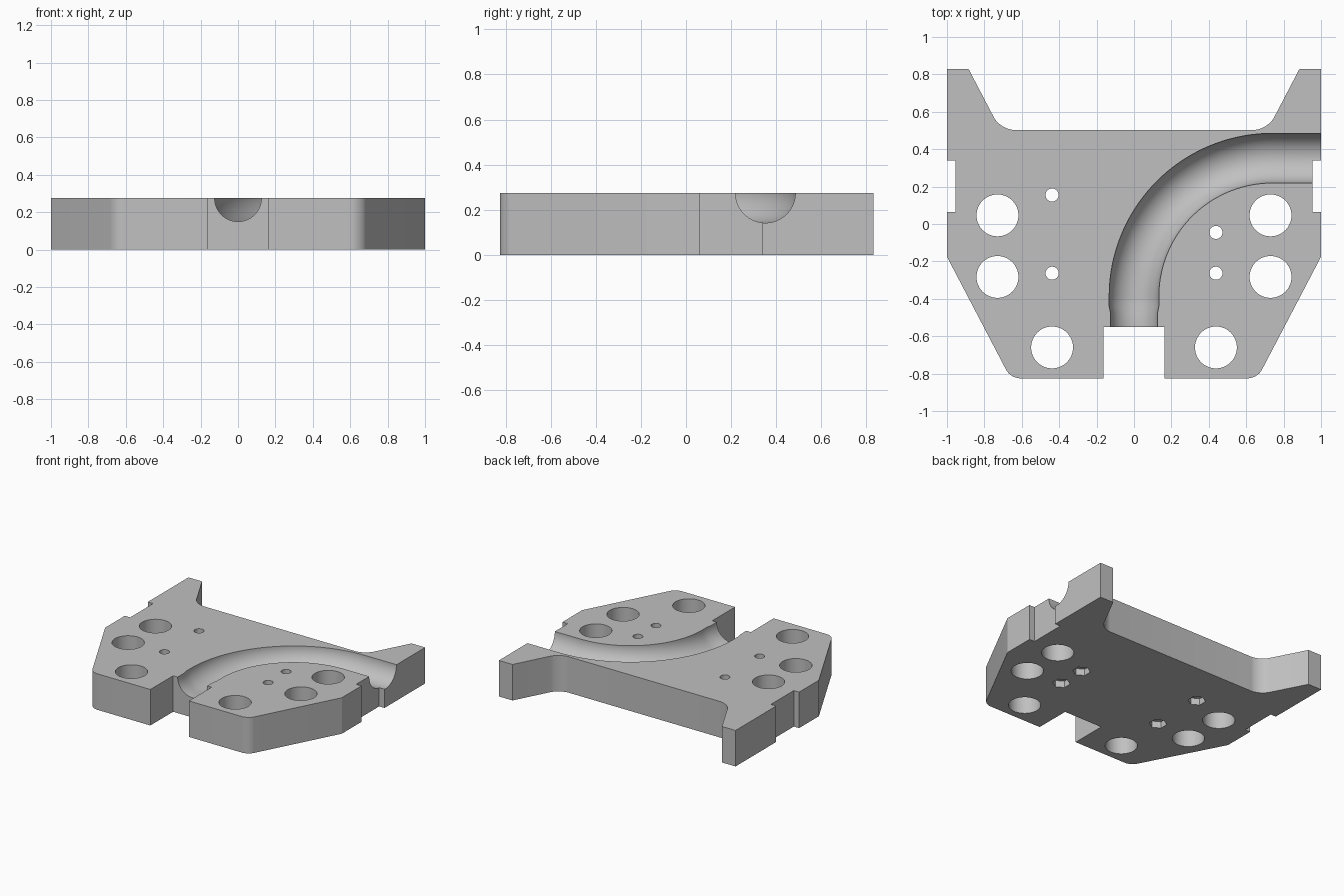
import bpy, bmesh, math
from mathutils import Vector, Matrix

if "Cube" in bpy.data.objects:
    bpy.data.objects.remove(bpy.data.objects["Cube"], do_unlink=True)

HEIGHT = 0.275
grey = bpy.data.materials.new("plain_grey")
grey.use_nodes = True
colour = (0.53, 0.53, 0.53, 1)
grey.diffuse_color = colour
grey.node_tree.nodes["Principled BSDF"].inputs["Base Color"].default_value = colour


def make_object(name, bm):
    bmesh.ops.recalc_face_normals(bm, faces=bm.faces)
    mesh = bpy.data.meshes.new(name)
    bm.to_mesh(mesh)
    bm.free()
    mesh.materials.append(grey)
    obj = bpy.data.objects.new(name, mesh)
    bpy.context.collection.objects.link(obj)
    return obj


def cylinder(name, x, y, radius, bottom, top, sides=48):
    bm = bmesh.new()
    bmesh.ops.create_cone(bm, cap_ends=True, segments=sides, radius1=radius,
                          radius2=radius, depth=top - bottom,
                          matrix=Matrix.Translation((x, y, (bottom + top) / 2)))
    return make_object(name, bm)


# Plate outline: left half mirrored, with the side and front notches
half = [(-0.163, -0.55), (-0.163, -0.825), (-0.66, -0.825), (-1, -0.175),
        (-1, 0.063), (-0.955, 0.063), (-0.955, 0.34), (-1, 0.34),
        (-1, 0.83), (-0.885, 0.83), (-0.714, 0.503)]
outline = half + [(-x, y) for x, y in reversed(half)]
bm = bmesh.new()
base = bm.faces.new([bm.verts.new((x, y, 0)) for x, y in outline])
extruded = bmesh.ops.extrude_face_region(bm, geom=[base])
for v in extruded["geom"]:
    if isinstance(v, bmesh.types.BMVert):
        v.co.z = HEIGHT


# Rounded vertical corners
def round_corner(x, y, size):
    edges = [e for e in bm.edges
             if all((v.co.xy - Vector((x, y))).length < 0.001 for v in e.verts)]
    bmesh.ops.bevel(bm, geom=edges, offset=size, segments=10, profile=0.5,
                    affect='EDGES')


for side in (-1, 1):
    round_corner(side * 0.66, -0.825, 0.05)
    round_corner(side * 0.714, 0.503, 0.075)
plate = make_object("grooved_plate", bm)

# Curved groove: a tube swept along a quarter bend, narrower at the front
BEND = 0.74
CENTRE = Vector((BEND, -0.388))
WIDE, NARROW = 0.133, 0.125
rings = [(Vector((0, -0.7)), 0, NARROW), (Vector((0, -0.48)), 0, NARROW),
         (Vector((0, -0.44)), 0, WIDE)]
for i in range(41):
    a = math.pi / 2 * i / 40
    rings.append((CENTRE + BEND * Vector((-math.cos(a), math.sin(a))), a, WIDE))
rings.append((Vector((1.1, CENTRE.y + BEND)), math.pi / 2, WIDE))

bm = bmesh.new()
SIDES = 48
loops = []
for centre, a, r in rings:
    out = Vector((-math.cos(a), math.sin(a)))
    loop = []
    for k in range(SIDES):
        t = math.tau * (k + 0.5) / SIDES
        p = centre + out * r * math.cos(t)
        loop.append(bm.verts.new((p.x, p.y, HEIGHT + r * math.sin(t))))
    loops.append(loop)
for a, b in zip(loops, loops[1:]):
    for k in range(SIDES):
        n = (k + 1) % SIDES
        bm.faces.new((a[k], a[n], b[n], b[k]))
bm.faces.new(loops[0])
bm.faces.new(loops[-1])
cutters = [make_object("groove_cutter", bm)]

# Large through holes
for side in (-1, 1):
    for x, y in ((0.73, 0.046), (0.73, -0.283), (0.438, -0.66)):
        cutters.append(cylinder("large_hole_cutter", side * x, y, 0.112, -0.1, 0.4))

# Small bolt holes with hexagonal nut pockets underneath
for x, y in ((-0.438, 0.155), (-0.438, -0.263), (0.438, -0.045), (0.438, -0.263)):
    cutters.append(cylinder("bolt_hole_cutter", x, y, 0.035, -0.1, 0.4, 32))
    cutters.append(cylinder("nut_pocket_cutter", x, y, 0.062, -0.1, 0.05, 6))

# Cut everything out of the plate, then drop the cutters
bpy.context.view_layer.objects.active = plate
for cutter in cutters:
    cutter.hide_render = True
    mod = plate.modifiers.new("cut", 'BOOLEAN')
    mod.operation = 'DIFFERENCE'
    mod.solver = 'EXACT'
    mod.object = cutter
    bpy.ops.object.modifier_apply(modifier=mod.name)
    bpy.data.objects.remove(cutter, do_unlink=True)

bpy.ops.object.select_all(action='DESELECT')
plate.select_set(True)
bpy.ops.object.shade_smooth_by_angle(angle=math.radians(25))
